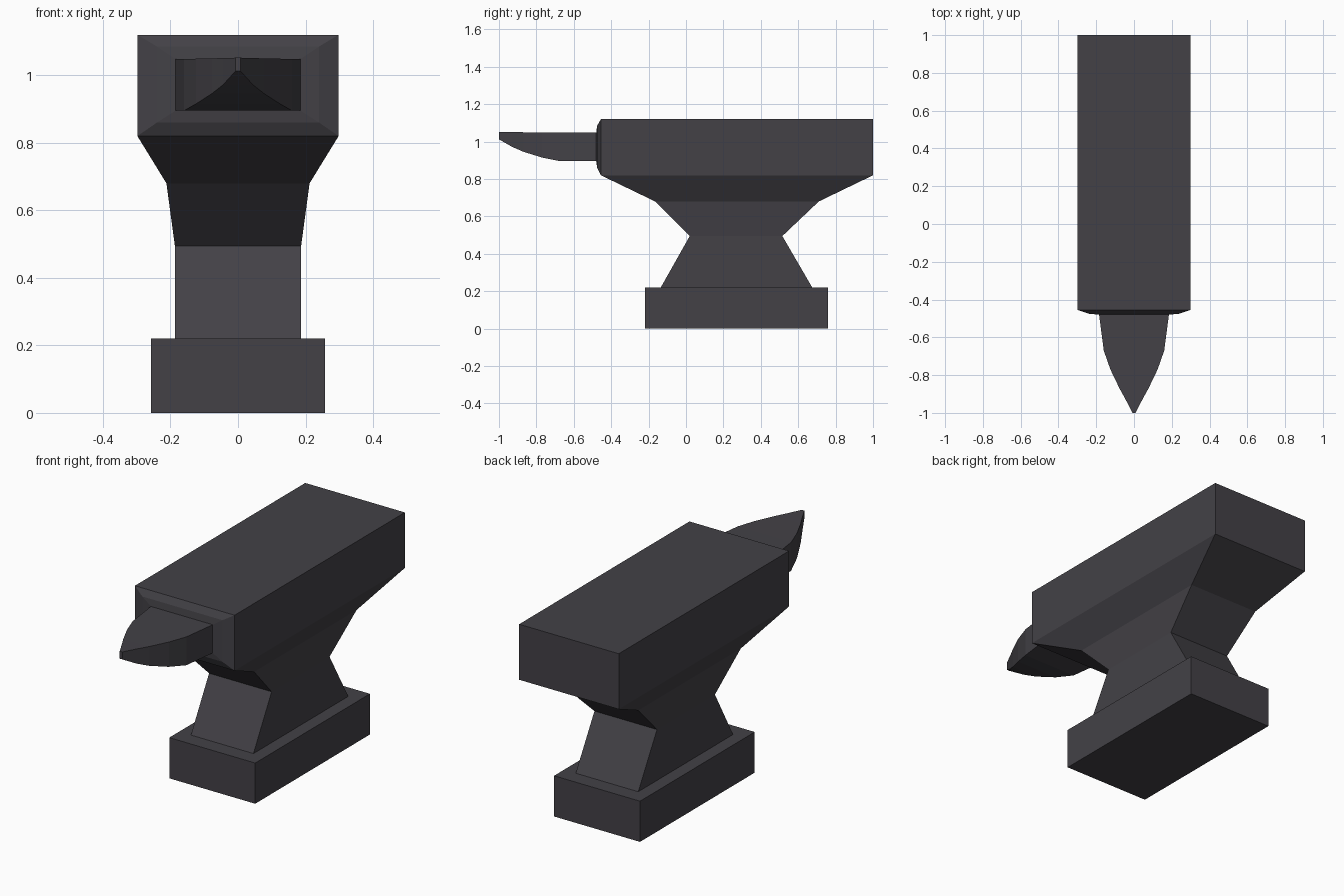
import bpy, bmesh

if "Cube" in bpy.data.objects:
    bpy.data.objects.remove(bpy.data.objects["Cube"])

iron = bpy.data.materials.new("dark iron")
iron.diffuse_color = (0.056, 0.053, 0.062, 1)
iron.use_nodes = True
iron.node_tree.nodes["Principled BSDF"].inputs["Base Color"].default_value = iron.diffuse_color


def loft(name, rings, cap_start=True, cap_end=True, open_face=None):
    """Skin a list of four-cornered rings into one flat-shaded object."""
    bm = bmesh.new()
    loops = [[bm.verts.new(p) for p in ring] for ring in rings]
    for i, (a, b) in enumerate(zip(loops, loops[1:])):
        for k in range(4):
            if (i, k) != open_face:
                n = (k + 1) % 4
                bm.faces.new((a[k], a[n], b[n], b[k]))
    if cap_start:
        bm.faces.new(loops[0][::-1])
    if cap_end:
        bm.faces.new(loops[-1])
    bmesh.ops.recalc_face_normals(bm, faces=bm.faces)
    mesh = bpy.data.meshes.new(name)
    bm.to_mesh(mesh)
    bm.free()
    mesh.materials.append(iron)
    obj = bpy.data.objects.new(name, mesh)
    bpy.context.collection.objects.link(obj)
    return obj


def level(z, hx, y0, y1):
    """Horizontal rectangle; side 0 faces the front."""
    return [(-hx, y0, z), (hx, y0, z), (hx, y1, z), (-hx, y1, z)]


def upright(y, hx, z0, z1):
    """Vertical rectangle facing the front."""
    return [(-hx, y, z0), (hx, y, z0), (hx, y, z1), (-hx, y, z1)]


# Foot block
loft("base", [level(0, 0.257, -0.22, 0.76), level(0.22, 0.257, -0.22, 0.76)])

# Waist flaring out into the working block, open where the nose joins
loft("body", [
    level(0.22, 0.187, -0.135, 0.675),
    level(0.495, 0.187, 0.02, 0.515),
    level(0.68, 0.212, -0.165, 0.71),
    level(0.82, 0.298, -0.455, 1.0),
    level(1.12, 0.298, -0.455, 1.0),
], cap_start=False, open_face=(3, 0))

# Chamfered nose and tapering horn
sections = [
    (-0.455, 0.298, 0.82, 1.12),
    (-0.475, 0.24, 0.86, 1.085),
    (-0.48, 0.185, 0.895, 1.048),
    (-0.67, 0.16, 0.895, 1.048),
    (-0.77, 0.125, 0.915, 1.049),
    (-0.87, 0.077, 0.946, 1.05),
    (-0.93, 0.044, 0.972, 1.051),
    (-1.0, 0.008, 1.012, 1.052),
]
loft("horn", [upright(*s) for s in sections], cap_start=False)
